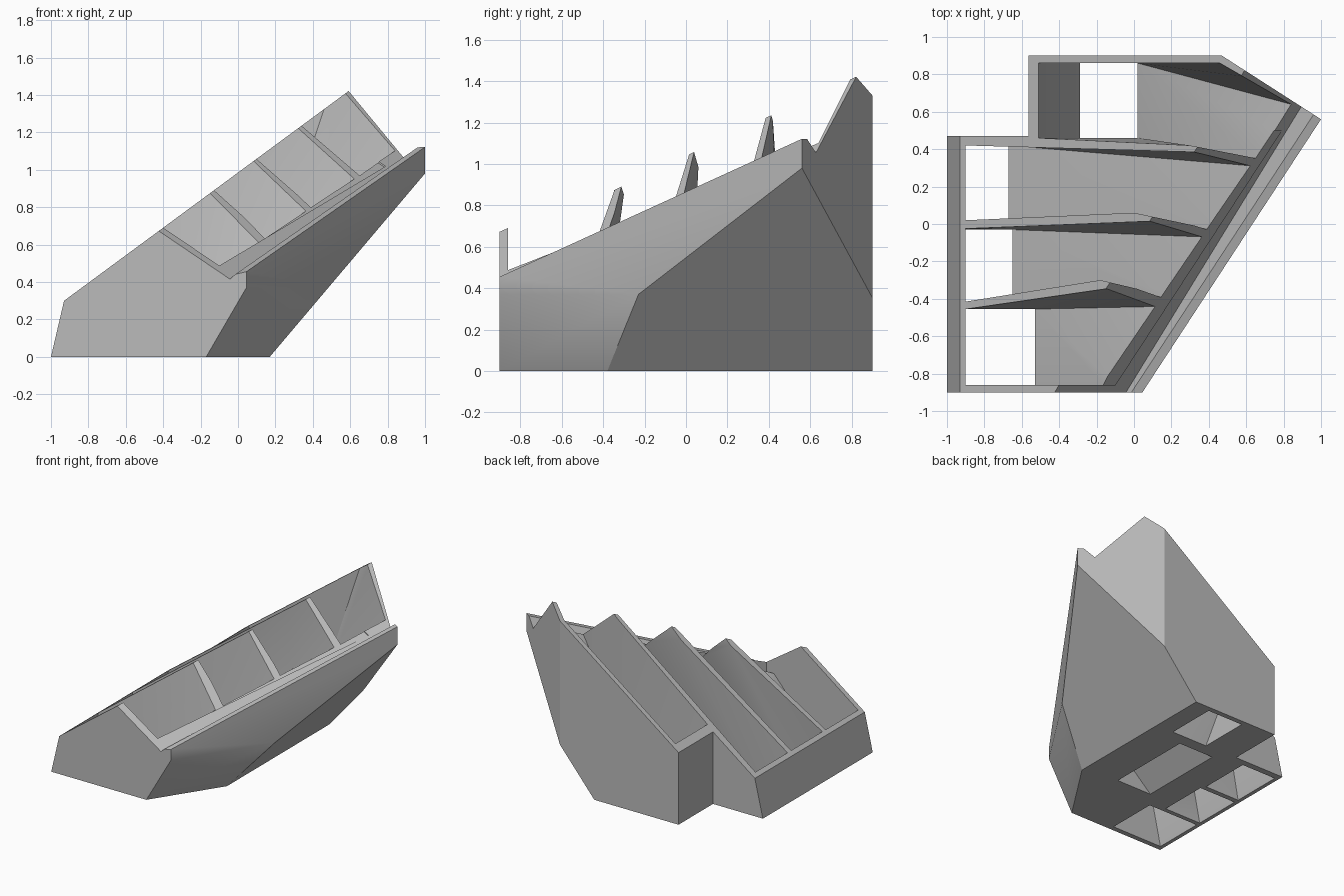
import bpy, bmesh, math
from mathutils import Vector

if "Cube" in bpy.data.objects:
    bpy.data.objects.remove(bpy.data.objects["Cube"])

grey = bpy.data.materials.new("plain_grey")
grey.use_nodes = True
grey.diffuse_color = (0.5, 0.5, 0.5, 1)
grey.node_tree.nodes["Principled BSDF"].inputs["Base Color"].default_value = (0.5, 0.5, 0.5, 1)


def make_object(name, bm):
    bmesh.ops.recalc_face_normals(bm, faces=bm.faces)
    mesh = bpy.data.meshes.new(name)
    bm.to_mesh(mesh)
    bm.free()
    mesh.materials.append(grey)
    obj = bpy.data.objects.new(name, mesh)
    bpy.context.collection.objects.link(obj)
    return obj


def convex(name, planes):
    """Large block trimmed by planes given as (point, outward normal)."""
    bm = bmesh.new()
    bmesh.ops.create_cube(bm, size=6)
    for point, normal in planes:
        cut = bmesh.ops.bisect_plane(bm, geom=bm.verts[:] + bm.edges[:] + bm.faces[:],
                                     plane_co=point, plane_no=Vector(normal).normalized(),
                                     clear_outer=True)
        edges = [e for e in cut["geom_cut"] if isinstance(e, bmesh.types.BMEdge)]
        if edges:
            bmesh.ops.edgeloop_fill(bm, edges=edges)
    return make_object(name, bm)


def slope(a, b, c, side=1):
    """Trim plane z = a + b x + c y, keeping below (1) or above (-1)."""
    return (0, 0, a), (-b * side, -c * side, side)


def subtract(target, cutter):
    mod = target.modifiers.new("cut", "BOOLEAN")
    mod.operation, mod.solver, mod.object = "DIFFERENCE", "EXACT", cutter
    cutter.hide_render = True
    bpy.context.view_layer.objects.active = target
    bpy.ops.object.modifier_apply(modifier=mod.name)
    bpy.data.objects.remove(cutter)


# Sloping surfaces of the top
back_slope = (0.985, 0.737, 0)
face_slope = (1.136, -0.676, 0.833)
divider_slope = (1.089, -0.68, 0.915)
lip_slope = (0.72, 0.23, 0.306)
lip_inner = (0.328, 0.91, -0.14)


def top_z(x, y):
    return min(s[0] + s[1] * x + s[2] * y for s in (back_slope, face_slope))


# Outer shell
wall_normal = (1.46, -0.955, 0)
holder = convex("compartment_holder", [
    ((0, 0, 0), (0, 0, -1)),
    ((0, -0.9, 0), (0, -1, 0)),
    ((0, 0.9, 0), (0, 1, 0)),
    ((-1, 0, 0), (-0.3, 0, 0.07)),
    ((1, 0.56, 0), wall_normal),
    ((-0.17, -0.9, 0), (0.54, -0.353, -0.314)),
    ((0.17, 0, 0), (0.98, 0, -0.83)),
    ((1, 0.56, 0), (0.34, 0.53, 0)),
    slope(*back_slope),
])

# Sloped opening, front lip and lowered divider edges
subtract(holder, convex("lip_inner_cut", [slope(*face_slope, -1), slope(*lip_inner, -1)]))
subtract(holder, convex("lip_top_cut", [slope(*face_slope, -1), slope(*lip_slope, -1)]))
subtract(holder, convex("divider_cut", [
    slope(*divider_slope, -1), ((0, -0.86, 0), (0, -1, 0)),
    ((0, 0.5, 0), (0, 1, 0)), ((-0.1, -0.86, 0), wall_normal)]))

# Step in the back corner
subtract(holder, convex("corner_step", [((-0.565, 0, 0), (1, 0, 0)), ((0, 0.47, 0), (0, -1, 0))]))


def compartment(name, x0, x1, y0, y1, rim):
    """Tapered pocket: rectangular base opening, rim outline on the sloped top.
    Rim runs left front, ridge, right front, right back, ..., left back."""
    bm = bmesh.new()
    base = [(x0, y0), (x1, y0), (x1, y1), (x0, y1)]
    below = [bm.verts.new((x, y, -0.1)) for x, y in base]
    b = [bm.verts.new((x, y, 0)) for x, y in base]
    t = [bm.verts.new((x, y, top_z(x, y))) for x, y in rim]
    above = [bm.verts.new((x, y, top_z(x, y) + 0.3)) for x, y in rim]
    faces = [below]
    for low, high in ((below, b), (t, above)):
        n = len(low)
        faces += [(low[i], low[(i + 1) % n], high[(i + 1) % n], high[i]) for i in range(n)]
    # Front wall, floor, back wall fan and left wall
    faces += [(b[0], b[1], t[0]), (b[1], t[1], t[0]), (b[1], t[2], t[1])]
    faces += [(b[1], b[2], t[3], t[2])]
    faces += [(b[2], t[i + 1], t[i]) for i in range(3, len(t) - 1)]
    faces += [(b[2], b[3], t[-1]), (b[3], b[0], t[0], t[-1])]
    # Upper cap
    faces += [(above[0], above[1], *above[4:]), above[1:5]]
    for f in faces:
        bm.faces.new(f)
    bmesh.ops.triangulate(bm, faces=bm.faces[:])
    return make_object(name, bm)


pockets = [
    compartment("front_pocket", -0.97, -0.53, -0.86, -0.455,
                [(-0.9, -0.86), (-0.4, -0.86), (-0.1, -0.86),
                 (0.165, -0.44), (-0.14, -0.345), (-0.9, -0.455)]),
    compartment("second_pocket", -0.97, -0.65, -0.42, -0.03,
                [(-0.9, -0.415), (-0.18, -0.3), (0.2, -0.39),
                 (0.4, -0.07), (0.09, 0.015), (-0.9, -0.025)]),
    compartment("third_pocket", -0.97, -0.67, 0.01, 0.42,
                [(-0.9, 0.02), (0.0, 0.06), (0.424, -0.03),
                 (0.638, 0.31), (0.32, 0.385), (-0.9, 0.42)]),
    compartment("back_pocket", -0.29, 0.02, 0.46, 0.86,
                [(-0.51, 0.46), (0.3, 0.42), (0.66, 0.35),
                 (0.84, 0.64), (0.58, 0.79), (0.46, 0.86), (-0.51, 0.86)]),
]
for pocket in pockets:
    subtract(holder, pocket)

# Wedge recess under the base
subtract(holder, convex("base_recess", [
    ((-0.125, 0, 0), (1, 0, 0)), ((0, -0.33, 0), (0, -1, 0)), ((0, 0.365, 0), (0, 1, 0)),
    ((-0.43, 0, 0), (-0.9, 0, 1)), ((0, 0, -0.1), (0, 0, -1))]))

# Soft shading across shallow bends only
bpy.ops.object.select_all(action="DESELECT")
holder.select_set(True)
bpy.context.view_layer.objects.active = holder
bpy.ops.object.shade_smooth_by_angle(angle=math.radians(30))
